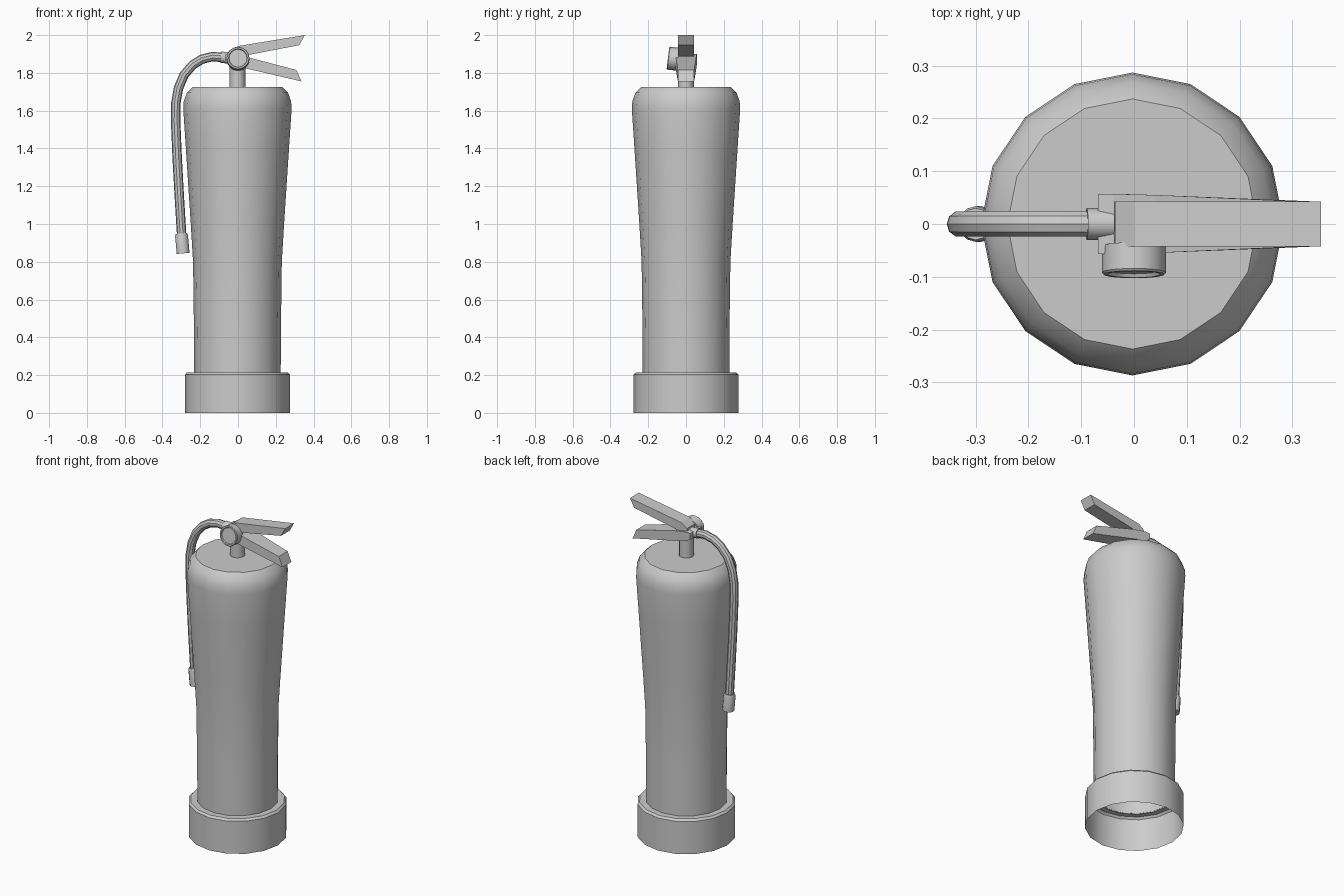
import bpy, bmesh, math
from mathutils import Vector, Matrix

if "Cube" in bpy.data.objects:
    bpy.data.objects.remove(bpy.data.objects["Cube"])


def finish(name, bm, angle=35):
    bmesh.ops.recalc_face_normals(bm, faces=bm.faces)
    me = bpy.data.meshes.new(name)
    bm.to_mesh(me)
    bm.free()
    ob = bpy.data.objects.new(name, me)
    bpy.context.collection.objects.link(ob)
    if angle:
        bpy.ops.object.select_all(action='DESELECT')
        ob.select_set(True)
        bpy.context.view_layer.objects.active = ob
        bpy.ops.object.shade_smooth_by_angle(angle=math.radians(angle))
    return ob


def lathe(name, profile, sides=16, origin=(0, 0, 0), axis=(0, 0, 1), cap_start=False, cap_end=False):
    """Turn (radius, height) points around an axis."""
    bm = bmesh.new()
    m = Matrix.Translation(origin) @ Vector((0, 0, 1)).rotation_difference(Vector(axis)).to_matrix().to_4x4()
    rings = []
    for r, h in profile:
        rings.append([bm.verts.new(m @ Vector((r * math.cos(a), r * math.sin(a), h)))
                      for a in (2 * math.pi * i / sides for i in range(sides))])
    for lo, hi in zip(rings, rings[1:]):
        for i in range(sides):
            j = (i + 1) % sides
            bm.faces.new((lo[i], lo[j], hi[j], hi[i]))
    if cap_start:
        bm.faces.new(rings[0])
    if cap_end:
        bm.faces.new(rings[-1])
    return finish(name, bm)


def plate(name, profile):
    """Side profile of (x, z, half width) points, given thickness along y."""
    bm = bmesh.new()
    near = [bm.verts.new((x, -w, z)) for x, z, w in profile]
    far = [bm.verts.new((x, w, z)) for x, z, w in profile]
    bm.faces.new(near)
    bm.faces.new(far)
    n = len(profile)
    for i in range(n):
        j = (i + 1) % n
        bm.faces.new((near[i], near[j], far[j], far[i]))
    return finish(name, bm, angle=None)


CX = -0.003

# Tapered tank, open underneath
lathe("tank", [(0.229, 0.21), (0.231, 0.5), (0.235, 0.8), (0.247, 1.0), (0.273, 1.4),
               (0.287, 1.61), (0.284, 1.65), (0.268, 1.695), (0.237, 1.726)],
      origin=(CX, 0, 0), cap_end=True)

# Hollow foot ring with bevelled top
lathe("base_ring", [(0.278, 0), (0.278, 0.202), (0.267, 0.214), (0.228, 0.214)], origin=(CX, 0, 0))

# Valve neck
lathe("neck", [(0.042, 1.72), (0.042, 1.87)], sides=12, origin=(CX, 0, 0), cap_end=True)

# Squeeze levers
plate("upper_lever", [(-0.038, 1.86, 0.043), (-0.036, 1.915, 0.043), (0.0, 1.942, 0.043),
                      (0.354, 2.0, 0.043), (0.325, 1.947, 0.043), (0.04, 1.892, 0.043),
                      (0.03, 1.86, 0.043)])
plate("lower_lever", [(-0.068, 1.897, 0.057), (-0.04, 1.9, 0.057), (0.04, 1.886, 0.055),
                      (0.31, 1.815, 0.043), (0.336, 1.755, 0.043), (0.04, 1.824, 0.055),
                      (-0.03, 1.84, 0.057), (-0.068, 1.86, 0.057)])

# Pressure gauge, tilted slightly upward, with recessed dial
tilt = math.radians(7)
lathe("gauge", [(0.061, 0), (0.061, 0.05), (0.058, 0.054), (0.05, 0.054), (0.047, 0.047)],
      origin=(0, -0.042, 1.872), axis=(0, -math.cos(tilt), math.sin(tilt)),
      cap_start=True, cap_end=True)

# Hose collar
lathe("hose_collar", [(0.03, 0), (0.03, 0.05)], sides=12, origin=(-0.04, 0, 1.878),
      axis=(-1, 0, 0.1), cap_start=True, cap_end=True)

# Hose swept along a path
path = [(-0.07, 1.881), (-0.135, 1.886), (-0.19, 1.873), (-0.24, 1.842), (-0.285, 1.79),
        (-0.315, 1.72), (-0.329, 1.64), (-0.33, 1.54), (-0.322, 1.35), (-0.311, 1.15), (-0.297, 0.92)]
bm = bmesh.new()
SIDES = 10
rings = []
for k, (x, z) in enumerate(path):
    a, b = path[max(k - 1, 0)], path[min(k + 1, len(path) - 1)]
    side = Vector((-(b[1] - a[1]), 0, b[0] - a[0])).normalized()
    rings.append([bm.verts.new(Vector((x, 0, z)) + 0.025 * (math.cos(t) * side + math.sin(t) * Vector((0, 1, 0))))
                  for t in (2 * math.pi * i / SIDES for i in range(SIDES))])
for lo, hi in zip(rings, rings[1:]):
    for i in range(SIDES):
        j = (i + 1) % SIDES
        bm.faces.new((lo[i], lo[j], hi[j], hi[i]))
bm.faces.new(rings[0])
bm.faces.new(rings[-1])
finish("hose", bm)

# Hose nozzle
lathe("nozzle", [(0.03, 0), (0.034, 0.012), (0.034, 0.106)], sides=12, origin=(-0.3, 0, 0.95),
      axis=(0.09, 0, -1), cap_start=True, cap_end=True)
